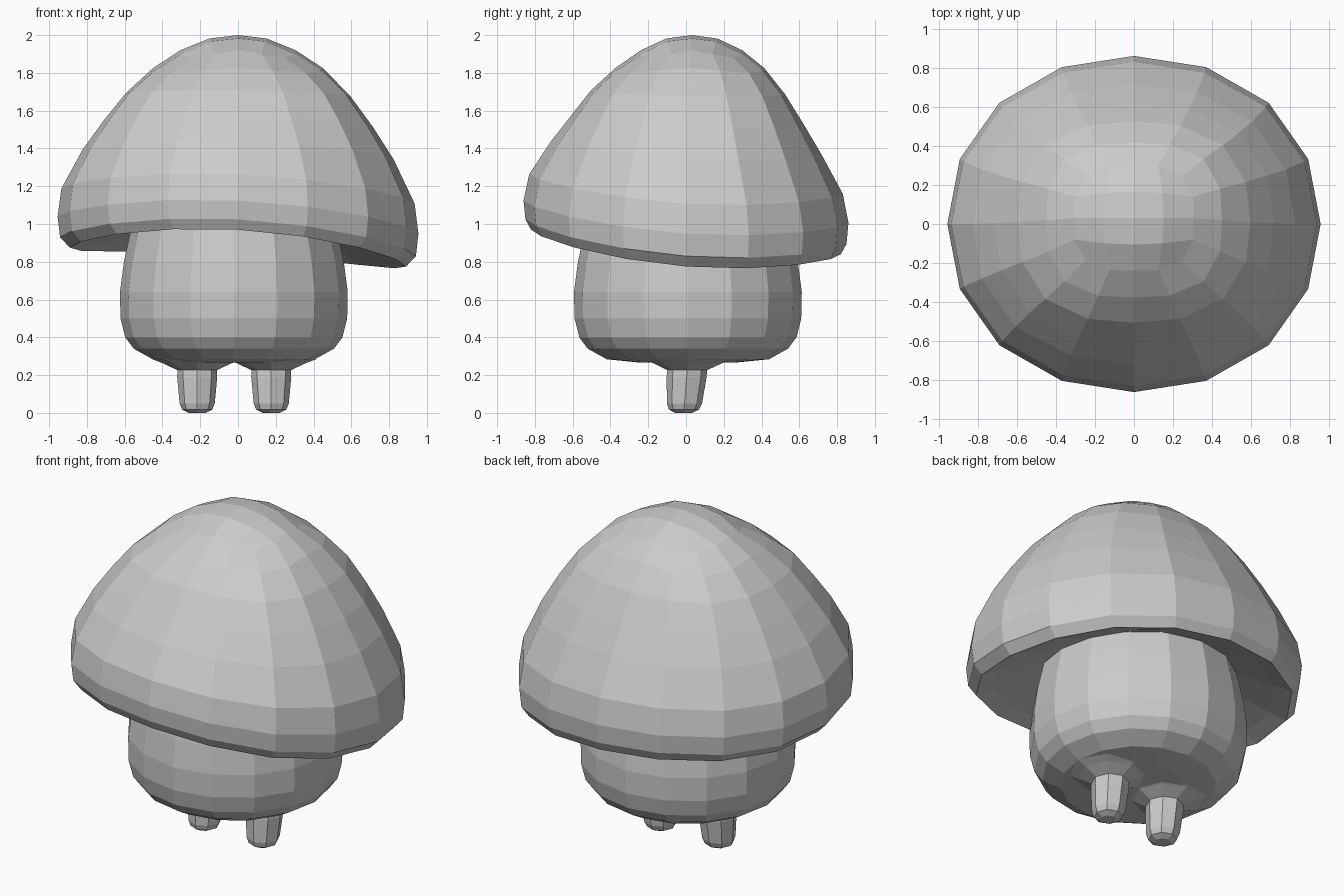
import bpy, bmesh
from math import sin, cos, pi

if "Cube" in bpy.data.objects:
    bpy.data.objects.remove(bpy.data.objects["Cube"])


def add_ring(bm, n, rx, ry, z, cx=0, cy=0, tilt=0, square=0):
    """Elliptical ring; tilt warps it like the drooping rim, square pushes the diagonals out."""
    verts = []
    for i in range(n):
        a = 2 * pi * i / n
        k = 1 + square * (1 - cos(4 * a)) / 2
        dz = tilt * (-0.05 * cos(a) - 0.065 * sin(a) - 0.04 * cos(2 * a))
        verts.append(bm.verts.new((cx + rx * k * cos(a), cy + ry * k * sin(a), z + dz)))
    return verts


def bridge(bm, a, b):
    n = len(a)
    for i in range(n):
        j = (i + 1) % n
        bm.faces.new((a[i], a[j], b[j], b[i]))


def grid_top(bm, outer, inner, centre):
    """Close a 16-sided ring with a 4 x 4 patch of quads."""
    for k in range(4):
        o = [outer[(4 * k + i) % 16] for i in range(5)]
        p = [inner[(2 * k + i) % 8] for i in range(3)]
        for f in ((o[0], o[1], p[1], p[0]), (o[1], o[2], o[3], p[1]),
                  (o[3], o[4], p[2], p[1]), (p[0], p[1], p[2], centre)):
            bm.faces.new(f)


def finish(bm, name):
    bmesh.ops.recalc_face_normals(bm, faces=bm.faces)
    mesh = bpy.data.meshes.new(name)
    bm.to_mesh(mesh)
    bm.free()
    obj = bpy.data.objects.new(name, mesh)
    bpy.context.collection.objects.link(obj)
    return obj


def lathe(name, n, rings):
    """Closed solid through a stack of (rx, ry, z, cx, cy) rings."""
    bm = bmesh.new()
    loops = [add_ring(bm, n, *r) for r in rings]
    for a, b in zip(loops, loops[1:]):
        bridge(bm, a, b)
    bm.faces.new(loops[0])
    bm.faces.new(loops[-1])
    return finish(bm, name)


# Cap: hollow underside, rolled uneven rim, dome (rx, ry, z, cy, tilt, square)
cap_rings = [
    (0.50, 0.50, 0.99, 0.00, 0.3, 0),
    (0.80, 0.73, 0.90, 0.00, 0.9, 0.02),
    (0.89, 0.82, 0.865, 0.00, 1.0, 0.02),
    (0.942, 0.85, 0.92, 0.00, 1.0, 0.02),
    (0.955, 0.86, 1.03, 0.00, 0.9, 0.02),
    (0.935, 0.83, 1.18, 0.00, 0.8, 0.02),
    (0.825, 0.715, 1.385, 0.00, 0.5, 0.04),
    (0.715, 0.615, 1.54, 0.005, 0.3, 0.06),
    (0.595, 0.515, 1.69, 0.01, 0.15, 0.08),
    (0.45, 0.395, 1.825, 0.02, 0, 0.12),
    (0.305, 0.268, 1.92, 0.03, 0, 0.15),
]
bm = bmesh.new()
loops = [add_ring(bm, 16, rx, ry, z, 0, cy, t, s) for rx, ry, z, cy, t, s in cap_rings]
# the dome curves down towards its corners like a rounded cube
for ring, drop in ((loops[-1], 0.04), (loops[-2], 0.025)):
    for i, v in enumerate(ring):
        v.co.z -= drop * (1 - cos(pi * i / 2)) / 2
for a, b in zip(loops, loops[1:]):
    bridge(bm, a, b)
bm.faces.new(loops[0])
inner = add_ring(bm, 8, 0.152, 0.135, 1.982, 0, 0.03, 0, 0.35)
for v in inner[1::2]:
    v.co.z -= 0.015
grid_top(bm, loops[-1], inner, bm.verts.new((0, 0.03, 2.0)))
finish(bm, "cap")

# Body: plump stem with a rounded base
body = [(0.25, 0.266), (0.43, 0.284), (0.53, 0.34), (0.575, 0.40), (0.6, 0.50),
        (0.603, 0.64), (0.582, 0.80), (0.545, 0.97), (0.50, 1.04)]
lathe("body", 16, [(r, r, z, -0.022, 0.01) for r, z in body])

# Legs: stubby, eight-sided, flaring into the base
leg = [(0.24, 0.285), (0.18, 0.262), (0.105, 0.226), (0.106, 0.19), (0.093, 0.05),
       (0.08, 0.018), (0.045, 0.0)]
for side, x in (("left", -0.216), ("right", 0.176)):
    lathe(side + "_leg", 8, [(r, r, z, x, 0.08 * z - 0.012) for r, z in leg])
